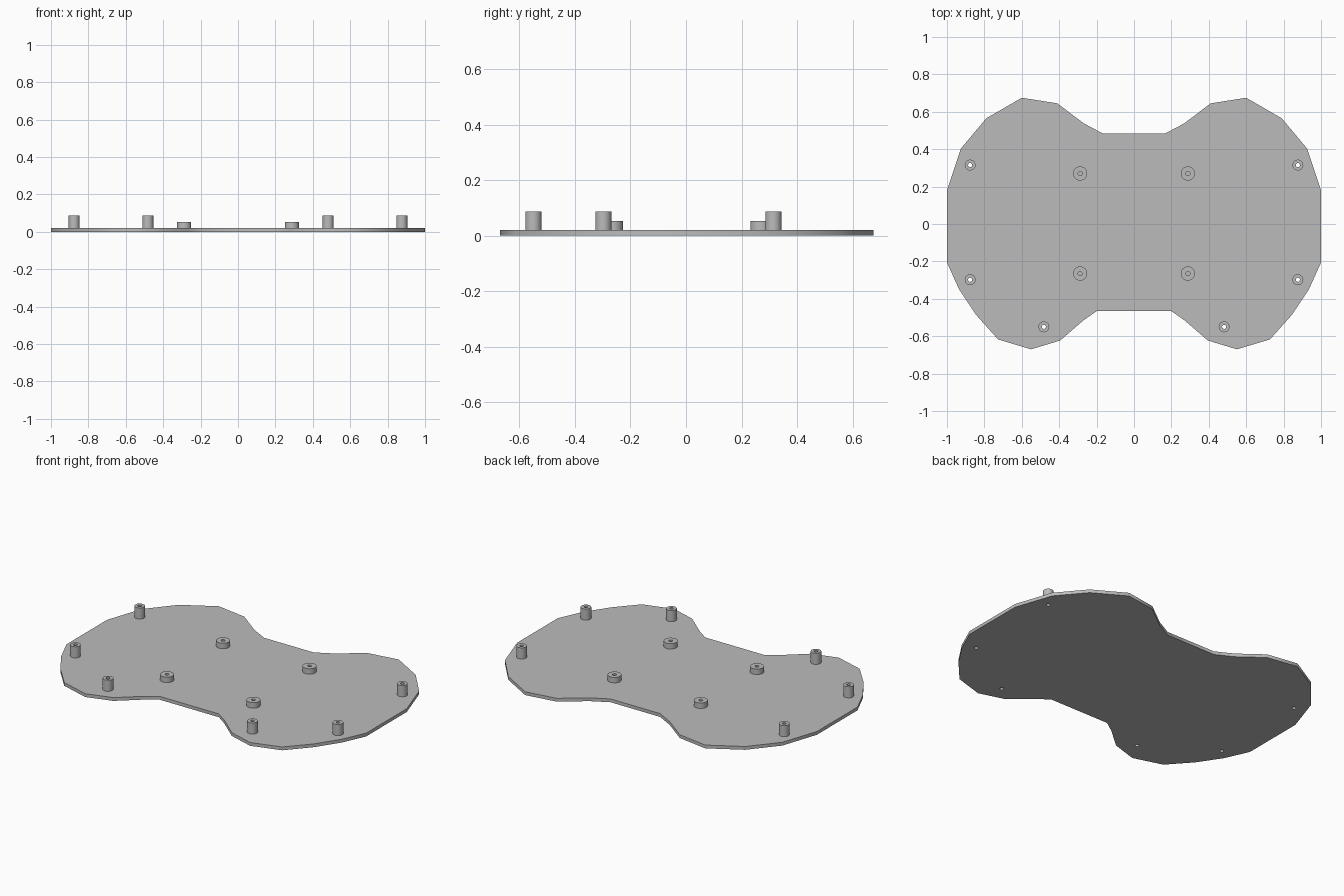
import bpy, bmesh
from math import cos, sin, tau, radians

cube = bpy.data.objects.get("Cube")
if cube:
    bpy.data.objects.remove(cube, do_unlink=True)

grey = bpy.data.materials.new("plain grey")
grey.use_nodes = True
colour = (0.5, 0.5, 0.5, 1)
grey.diffuse_color = colour
grey.node_tree.nodes["Principled BSDF"].inputs["Base Color"].default_value = colour

PLATE_TOP = 0.02
TALL_TOP = 0.087
SHORT_TOP = 0.053
HOLE = 0.011


def circle(x, y, radius, sides=32):
    return [(x + radius * cos(tau * i / sides), y + radius * sin(tau * i / sides))
            for i in range(sides)]


def slab(name, loops, bottom, top):
    """Extrude a flat outline; the loops inside it become holes."""
    curve = bpy.data.curves.new(name, "CURVE")
    curve.dimensions = "2D"
    curve.fill_mode = "BOTH"
    curve.extrude = (top - bottom) / 2
    for loop in loops:
        spline = curve.splines.new("POLY")
        spline.points.add(len(loop) - 1)
        for point, (x, y) in zip(spline.points, loop):
            point.co = (x, y, 0, 1)
        spline.use_cyclic_u = True
    source = bpy.data.objects.new(name + " outline", curve)
    bpy.context.collection.objects.link(source)
    bpy.context.view_layer.update()
    mesh = bpy.data.meshes.new_from_object(
        source.evaluated_get(bpy.context.evaluated_depsgraph_get()))
    bpy.data.objects.remove(source, do_unlink=True)

    # Weld the caps to the walls and raise the slab to its height
    bm = bmesh.new()
    bm.from_mesh(mesh)
    bmesh.ops.remove_doubles(bm, verts=bm.verts, dist=0.0001)
    bmesh.ops.translate(bm, verts=bm.verts, vec=(0, 0, (bottom + top) / 2))
    bmesh.ops.recalc_face_normals(bm, faces=bm.faces)
    bm.to_mesh(mesh)
    bm.free()
    mesh.materials.clear()
    mesh.materials.append(grey)
    obj = bpy.data.objects.new(name, mesh)
    bpy.context.collection.objects.link(obj)
    return obj


def smooth(obj):
    bpy.ops.object.select_all(action="DESELECT")
    obj.select_set(True)
    bpy.context.view_layer.objects.active = obj
    bpy.ops.object.shade_smooth_by_angle(angle=radians(30))


# Left half of the plate edge, back to front
half = [(0.165, 0.483), (0.267, 0.537), (0.41, 0.645), (0.60, 0.675),
        (0.79, 0.565), (0.925, 0.404), (1, 0.18), (1, -0.206),
        (0.935, -0.35), (0.845, -0.485), (0.727, -0.617), (0.55, -0.67),
        (0.395, -0.623), (0.27, -0.515), (0.198, -0.465)]
outline = half + [(-x, y) for x, y in reversed(half)]

tall = {"back": (0.876, 0.315), "middle": (0.876, -0.298), "front": (0.482, -0.55)}
short = {"back": (0.288, 0.27), "front": (0.288, -0.265)}

# Plate with screw holes right through under the tall posts
holes = [circle(side * x, y, HOLE) for x, y in tall.values() for side in (1, -1)]
slab("base_plate", [outline] + holes, 0, PLATE_TOP)

# Hollow posts, mirrored on both sides
for side, label in ((1, "left"), (-1, "right")):
    for kind, spots, radius, top in (("tall_post", tall, 0.029, TALL_TOP),
                                     ("short_post", short, 0.038, SHORT_TOP)):
        for place, (x, y) in spots.items():
            rings = [circle(side * x, y, radius), circle(side * x, y, HOLE)]
            smooth(slab(f"{label}_{place}_{kind}", rings, PLATE_TOP, top))
